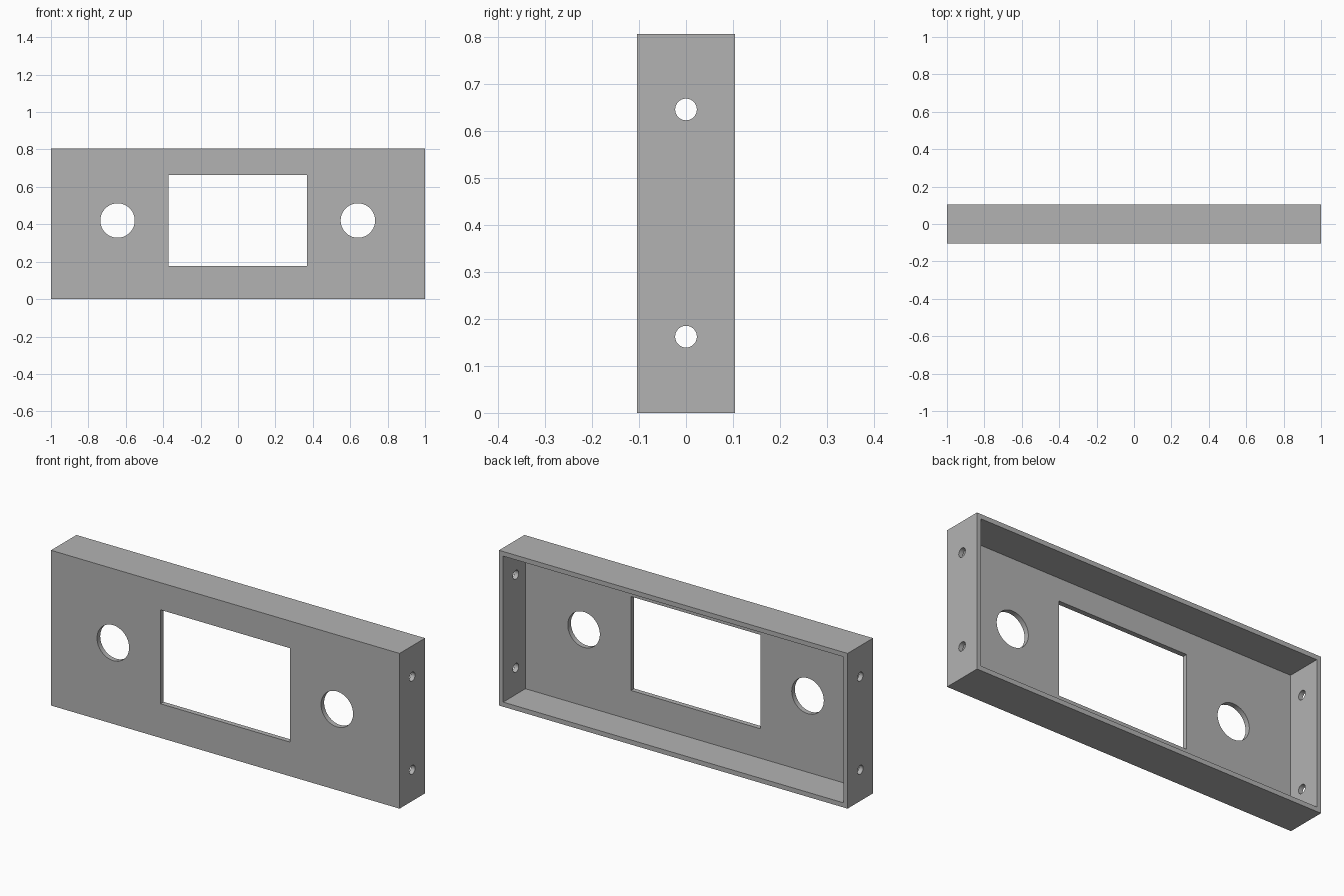
import bpy
from math import pi, radians

cube = bpy.data.objects.get("Cube")
if cube:
    bpy.data.objects.remove(cube, do_unlink=True)

WIDTH, DEPTH, HEIGHT = 2.0, 0.208, 0.805
WALL, FACE = 0.024, 0.026
FRONT = -DEPTH / 2

grey = bpy.data.materials.new("plain grey")
grey.use_nodes = True
colour = (0.45, 0.45, 0.45, 1)
grey.diffuse_color = colour
grey.node_tree.nodes["Principled BSDF"].inputs["Base Color"].default_value = colour


def box(name, x, y, z):
    """Box from (low, high) pairs on each axis."""
    spans = (x, y, z)
    bpy.ops.mesh.primitive_cube_add(size=1, location=[sum(s) / 2 for s in spans])
    ob = bpy.context.object
    ob.name = name
    ob.scale = [s[1] - s[0] for s in spans]
    bpy.ops.object.transform_apply(location=True, rotation=True, scale=True)
    ob.data.materials.append(grey)
    return ob


def rod(name, radius, length, location, rotation):
    bpy.ops.mesh.primitive_cylinder_add(vertices=64, radius=radius, depth=length,
                                        location=location, rotation=rotation)
    ob = bpy.context.object
    ob.name = name
    ob.data.materials.append(grey)
    return ob


def cut(target, cutter):
    bpy.context.view_layer.objects.active = target
    mod = target.modifiers.new("cut", 'BOOLEAN')
    mod.operation, mod.solver, mod.object = 'DIFFERENCE', 'EXACT', cutter
    bpy.ops.object.modifier_apply(modifier=mod.name)
    bpy.data.objects.remove(cutter, do_unlink=True)


# Shallow tray, open at the back
panel = box("panel_housing", (-WIDTH / 2, WIDTH / 2), (FRONT, -FRONT), (0, HEIGHT))
inner = WIDTH / 2 - WALL
cut(panel, box("cavity", (-inner, inner), (FRONT + FACE, DEPTH), (WALL, HEIGHT - WALL)))

# Display window
cut(panel, box("window", (-0.372, 0.37), (-DEPTH, 0), (0.177, 0.664)))

# Round openings in the face
for x in (-0.644, 0.641):
    cut(panel, rod("face_hole", 0.092, 0.2, (x, FRONT, 0.42), (pi / 2, 0, 0)))

# Screw holes through the end walls
for side in (-1, 1):
    for z in (0.162, 0.645):
        cut(panel, rod("screw_hole", 0.023, 0.2, (side * WIDTH / 2, 0, z), (0, pi / 2, 0)))

# Smooth hole walls, sharp edges elsewhere
bpy.ops.object.select_all(action='DESELECT')
panel.select_set(True)
bpy.context.view_layer.objects.active = panel
bpy.ops.object.shade_smooth_by_angle(angle=radians(30))
